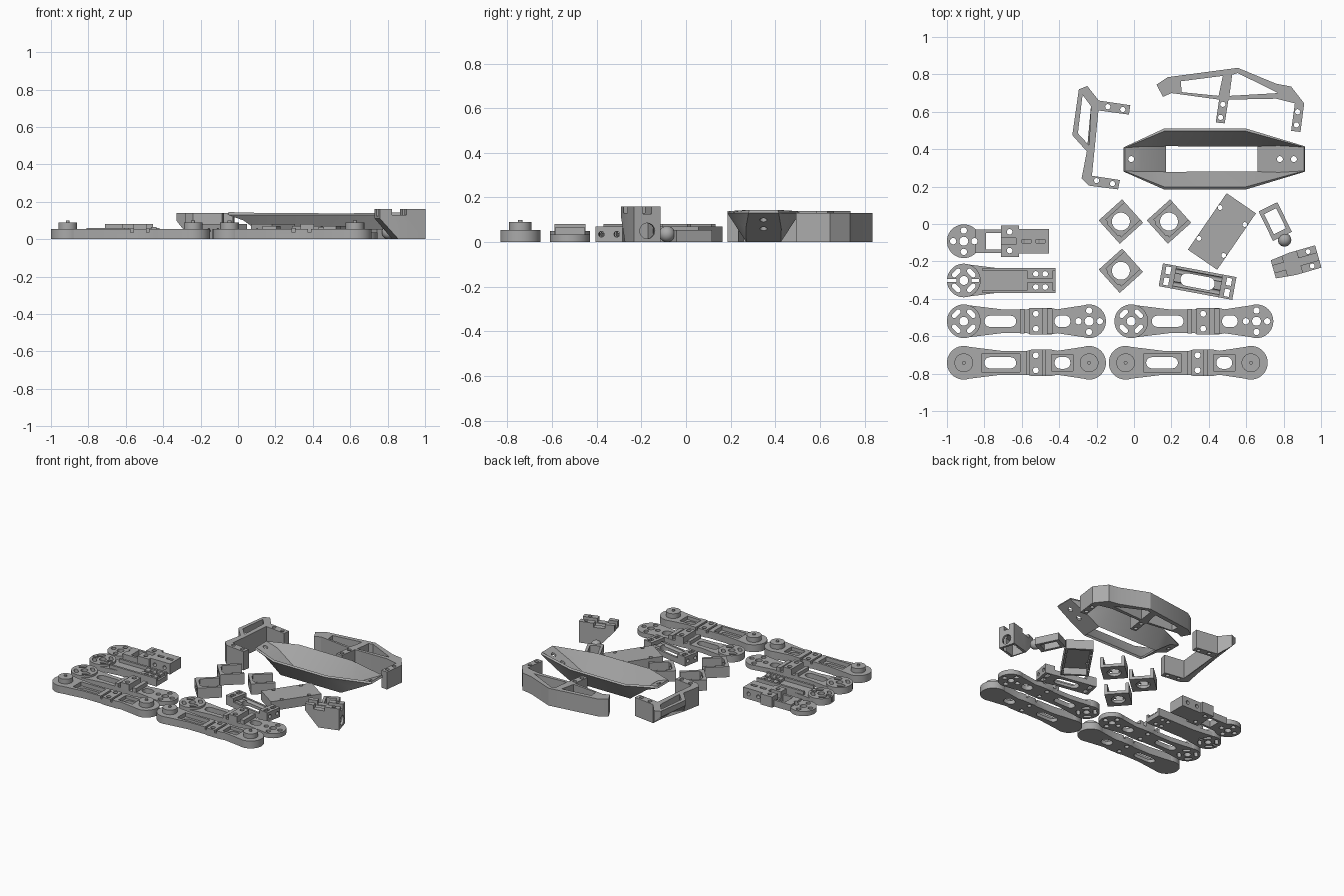
import bpy, bmesh, math
from mathutils import Matrix, Vector

grey = bpy.data.materials.new("plastic_grey")
grey.diffuse_color = (0.40, 0.40, 0.40, 1)


# ---------- flat outlines ----------
def circ(x, y, r, n=32):
    return [(x + r * math.cos(2 * math.pi * i / n), y + r * math.sin(2 * math.pi * i / n)) for i in range(n)]


def rect(x0, x1, y0, y1):
    return [(x0, y0), (x1, y0), (x1, y1), (x0, y1)]


def slot(x0, x1, h, y=0):
    a = [math.pi * i / 10 for i in range(11)]
    return ([(x1 - h + h * math.sin(t), y - h * math.cos(t)) for t in a] +
            [(x0 + h - h * math.sin(t), y + h * math.cos(t)) for t in a])


def spin(pts, deg):
    c, s = math.cos(math.radians(deg)), math.sin(math.radians(deg))
    return [(x * c - y * s, x * s + y * c) for x, y in pts]


def shift(pts, dx, dy=0):
    return [(x + dx, y + dy) for x, y in pts]


# ---------- solids: (outline, low, high, axis) ----------
def to_object(name, solids):
    bm = bmesh.new()
    for s in solids:
        pts, lo, hi = s[:3]
        ax = s[3] if len(s) > 3 else 'z'
        place = {'z': lambda a, b, c: (a, b, c), 'y': lambda a, b, c: (a, c, b), 'x': lambda a, b, c: (c, a, b)}[ax]
        low = [bm.verts.new(place(x, y, lo)) for x, y in pts]
        top = [bm.verts.new(place(x, y, hi)) for x, y in pts]
        bm.faces.new(low[::-1])
        bm.faces.new(top)
        n = len(pts)
        for i in range(n):
            bm.faces.new((low[i], low[(i + 1) % n], top[(i + 1) % n], top[i]))
    bmesh.ops.recalc_face_normals(bm, faces=bm.faces)
    me = bpy.data.meshes.new(name)
    bm.to_mesh(me)
    bm.free()
    ob = bpy.data.objects.new(name, me)
    bpy.context.collection.objects.link(ob)
    return ob


def finish(ob):
    ob.data.materials.clear()
    ob.data.materials.append(grey)
    bpy.ops.object.select_all(action='DESELECT')
    bpy.context.view_layer.objects.active = ob
    ob.select_set(True)
    bpy.ops.object.shade_smooth_by_angle(angle=math.radians(28))


def part(name, solids, cuts, loc=(0, 0), deg=0):
    ob = to_object(name, solids)
    if cuts:
        tool = to_object(name + "_cutter", cuts)
        tool.hide_render = True
        m = ob.modifiers.new("cut", 'BOOLEAN')
        m.operation, m.solver, m.object, m.use_self = 'DIFFERENCE', 'EXACT', tool, True
        dg = bpy.context.evaluated_depsgraph_get()
        me = bpy.data.meshes.new_from_object(ob.evaluated_get(dg))
        ob.modifiers.clear()
        ob.data = me
        bpy.data.objects.remove(tool)
    ob.data.transform(Matrix.Translation((loc[0], loc[1], 0)) @ Matrix.Rotation(math.radians(deg), 4, 'Z'))
    finish(ob)
    return ob


T = (-0.05, 0.3)   # full-depth cut


def horn_holes(x, start, r, slots=False):
    out = [(circ(x, 0, 0.024, 20), *T)]
    for k in range(4):
        p = spin(slot(-0.028, 0.028, 0.013), 90) if slots else circ(0, 0, r, 16)
        out.append((shift(spin(shift(p, 0.057), start + 90 * k), x), *T))
    return out


# ---------- limb halves ----------
NECK = [(0.03, -0.085), (0.2, -0.064), (0.34, -0.064), (0.36, -0.07), (0.47, -0.07), (0.5, -0.064), (0.64, -0.085),
        (0.64, 0.085), (0.5, 0.064), (0.47, 0.07), (0.36, 0.07), (0.34, 0.064), (0.2, 0.064), (0.03, 0.085)]
ARM_CUTS = [(slot(0.11, 0.28, 0.03), *T), (slot(0.485, 0.57, 0.032), *T)] + \
           [(circ(0.385, y, 0.016, 16), *T) for y in (-0.04, 0.04)]

for i, x in enumerate((-0.91, -0.045)):
    solids = [(NECK, 0, 0.055)]
    for cx in (0, 0.67):
        solids += [(circ(cx, 0, 0.09, 40), 0, 0.055), (circ(cx, 0, 0.05), 0.05, 0.09), (circ(cx, 0, 0.01, 12), 0.08, 0.1)]
    cuts = ARM_CUTS + [(rect(0.095, 0.3, -0.048, 0.048), 0.025, 0.2), (rect(0.47, 0.585, -0.045, 0.045), 0.03, 0.2),
                       (rect(0.335, 0.35, -0.2, 0.2), 0.035, 0.2), (rect(0.42, 0.435, -0.2, 0.2), 0.035, 0.2)]
    part(f"leg_shell_{i}", solids, cuts, (x, -0.742))

for i, x in enumerate((-0.91, -0.015)):
    solids = [(NECK, 0, 0.035), (circ(0, 0, 0.09, 40), 0, 0.05), (circ(0.67, 0, 0.09, 40), 0, 0.035),
              (rect(0.35, 0.42, -0.07, 0.07), 0.03, 0.08), (rect(0.3, 0.325, -0.065, 0.065), 0.03, 0.06),
              (rect(0.445, 0.475, -0.068, 0.068), 0.03, 0.065)]
    part(f"leg_frame_{i}", solids, ARM_CUTS + horn_holes(0, 45, 0, True) + horn_holes(0.67, 0, 0.017), (x, -0.52))

# short foreleg with fork and box
part("short_leg_fork",
     [(circ(0, 0, 0.09, 40), 0, 0.035), (rect(0.06, 0.22, -0.062, 0.062), 0, 0.05),
      (rect(0.2, 0.295, -0.085, 0.085), 0, 0.08), (rect(0.28, 0.455, -0.065, 0.065), 0, 0.08)],
     horn_holes(0, 0, 0.017) + [(rect(0.12, 0.2, -0.045, 0.045), *T), (rect(0.19, 0.28, -0.018, 0.018), 0.03, 0.2)] +
     [(circ(0.245, y, 0.015, 16), *T) for y in (-0.05, 0.05)] +
     [(rect(a, a + 0.05, -0.01, 0.01), 0.03, 0.2) for a in (0.31, 0.385)] +
     [(circ(a, 0.04, 0.014, 16), -0.2, 0.2, 'y') for a in (0.33, 0.41)], (-0.91, -0.092))

# short foreleg tray with rails
rails = [(rect(0.1, 0.49, y - 0.008, y + 0.008), 0.02, 0.06) for y in (-0.058, 0.058)]
part("short_leg_tray",
     [(circ(0, 0, 0.09, 40), 0, 0.05), ([(0.03, -0.085), (0.18, -0.066), (0.49, -0.066), (0.49, 0.066), (0.18, 0.066), (0.03, 0.085)], 0, 0.035),
      (rect(0.34, 0.475, -0.06, 0.06), 0.03, 0.055)] + rails,
     horn_holes(0, 45, 0, True) + [(rect(-0.1, -0.04, -0.008, 0.008), *T), (rect(0.04, 0.08, -0.008, 0.008), *T),
     (rect(0.34, 0.475, -0.008, 0.008), 0.04, 0.2)] +
     [(circ(0.385 + dx, y, 0.015, 16), *T) for dx in (0, 0.05) for y in (-0.035, 0.035)], (-0.91, -0.302))

# three hip brackets: floor with round hole and three walls
for i, p in enumerate(((-0.07, 0.013), (0.187, 0.013), (-0.07, -0.25))):
    s = 0.084
    part(f"hip_bracket_{i}",
         [(rect(-s, s, -s, s), 0, 0.022), (rect(-s, s, -s, -s + 0.022), 0, 0.08), (rect(-s, s, s - 0.022, s), 0, 0.08),
          (rect(-s, -s + 0.022, -s, s), 0, 0.08), (circ(-0.068, 0.055, 0.016, 16), 0, 0.08), (circ(-0.068, -0.055, 0.016, 16), 0, 0.08)],
         [(circ(0, 0, 0.048), *T)] + [(circ(y, 0.045, 0.012, 16), -0.2, -0.05, 'x') for y in (-0.035, 0.035)],
         p, 42)

# battery cover, open underneath
part("battery_cover", [(rect(-0.183, 0.183, -0.095, 0.095), 0, 0.07)],
     [(rect(-0.165, 0.165, -0.08, 0.08), -0.1, 0.05)] +
     [(circ(x, y, 0.013, 16), *T) for x in (-0.1, 0.1) for y in (-0.08, 0.08)], (0.47, -0.04), 55.5)

# slotted cross bridge
part("cross_bridge",
     [(rect(-0.2, 0.2, -0.062, 0.062), 0, 0.04), (rect(-0.2, -0.125, -0.062, 0.062), 0, 0.07), (rect(0.125, 0.2, -0.062, 0.062), 0, 0.07)],
     [(slot(-0.093, 0.093, 0.034), *T)] + [(rect(a - 0.014, a + 0.014, y - 0.02, y + 0.02), *T) for a in (-0.165, 0.165) for y in (-0.03, 0.03)] +
     [(circ(y, 0.035, 0.013, 16), -0.3, 0.3, 'x') for y in (-0.035, 0.035)], (0.34, -0.308), -10.6)

# tall head bracket
part("head_bracket",
     [([(-0.125, 0.16), (-0.125, 0.11), (-0.025, 0), (0.125, 0), (0.125, 0.16)], -0.062, 0.062, 'y')],
     [([(-0.2, -0.042), (-0.2, -0.1), (0.1, -0.1), (0.0, -0.064)], *T), ([(-0.2, 0.042), (0.0, 0.064), (0.1, 0.1), (-0.2, 0.1)], *T),
      (rect(-0.015, 0.108, -0.044, 0.044), -0.1, 0.1), (circ(0, 0.05, 0.035, 24), 0.09, 0.2, 'x'),
      (rect(-0.2, 0.2, -0.02, 0.02), 0.125, 0.3), (rect(-0.06, 0.02, -0.2, 0.2), 0.13, 0.3)] +
     [(circ(0.08, y, 0.013, 16), *T) for y in (-0.04, 0.04)], (0.865, -0.208), 16)

# sensor ring with ball end
part("sensor_ring", [(rect(-0.088, 0.088, -0.056, 0.056), 0, 0.055), (rect(0.08, 0.1, -0.014, 0.014), 0.015, 0.05)],
     [(rect(-0.062, 0.058, -0.036, 0.036), *T)], (0.755, 0.013), -64)
bpy.ops.mesh.primitive_uv_sphere_add(segments=24, ring_count=12, radius=0.036, location=(0.805, -0.085, 0.036))
bpy.context.object.name = "ball_end"
finish(bpy.context.object)

# body shell: faceted bowl with an open floor
rim = [(-0.055, 0.41), (0.16, 0.51), (0.6, 0.51), (0.915, 0.415), (0.915, 0.28), (0.6, 0.185), (0.16, 0.185), (-0.055, 0.28)]
inner = [(0.03, 0.42, 0.1), (0.165, 0.425, 0), (0.665, 0.425, 0), (0.78, 0.427, 0.06),
         (0.78, 0.268, 0.06), (0.665, 0.27, 0), (0.165, 0.27, 0), (0.03, 0.275, 0.1)]
bm = bmesh.new()
R = [bm.verts.new((x, y, 0.13)) for x, y in rim]
I = [bm.verts.new(p) for p in inner]
for i in range(8):
    j = (i + 1) % 8
    bm.faces.new((R[i], R[j], I[j], I[i]))
bm.faces.new((I[0], I[1], I[6], I[7]))
bm.faces.new((I[2], I[3], I[4], I[5]))
bmesh.ops.recalc_face_normals(bm, faces=bm.faces)
if sum(f.normal.z for f in bm.faces) < 0:
    bmesh.ops.reverse_faces(bm, faces=bm.faces)
me = bpy.data.meshes.new("body_shell")
bm.to_mesh(me)
bm.free()
shell = bpy.data.objects.new("body_shell", me)
bpy.context.collection.objects.link(shell)
sol = shell.modifiers.new("thickness", 'SOLIDIFY')
sol.thickness, sol.offset = 0.016, 1
tool = to_object("shell_cutter", [(circ(x, 0.347, 0.016, 16), -0.1, 0.3) for x in (-0.015, 0.78, 0.855)])
tool.hide_render = True
tool.hide_viewport = False
m = shell.modifiers.new("holes", 'BOOLEAN')
m.operation, m.solver, m.object = 'DIFFERENCE', 'EXACT', tool
shell.data = bpy.data.meshes.new_from_object(shell.evaluated_get(bpy.context.evaluated_depsgraph_get()))
shell.modifiers.clear()
bpy.data.objects.remove(tool)
finish(shell)

# long side guard
part("side_guard",
     [([(0.12, 0.745), (0.18, 0.785), (0.555, 0.835), (0.76, 0.75), (0.84, 0.735), (0.91, 0.645), (0.89, 0.492), (0.84, 0.498),
        (0.86, 0.645), (0.76, 0.67), (0.505, 0.665), (0.485, 0.538), (0.437, 0.543), (0.455, 0.665), (0.2, 0.7), (0.155, 0.68)], 0, 0.13)],
     [([(0.25, 0.763), (0.475, 0.792), (0.452, 0.685), (0.255, 0.705)], *T),
      ([(0.525, 0.798), (0.555, 0.807), (0.77, 0.7), (0.51, 0.685)], *T)] +
     [(circ(x, y, 0.014, 16), *T) for x, y in ((0.463, 0.57), (0.475, 0.64), (0.868, 0.53), (0.875, 0.6))])

# short end guard, raised toward its outer edge
guard = part("end_guard",
     [([(-0.295, 0.72), (-0.25, 0.738), (-0.188, 0.66), (-0.02, 0.635), (-0.027, 0.585), (-0.19, 0.607), (-0.225, 0.258),
        (-0.075, 0.235), (-0.085, 0.185), (-0.24, 0.205), (-0.28, 0.245), (-0.252, 0.388), (-0.33, 0.475)], 0, 0.14)],
     [([(-0.275, 0.69), (-0.23, 0.63), (-0.24, 0.42), (-0.3, 0.485)], *T)] +
     [(circ(x, y, 0.014, 16), *T) for x, y in ((-0.14, 0.627), (-0.06, 0.612), (-0.2, 0.232), (-0.115, 0.216))])
for v in guard.data.vertices:
    if v.co.z < 0.01 and v.co.y > 0.4:
        v.co.z = 0.1 * min(1, max(0, (-0.2 - v.co.x) / 0.1))
